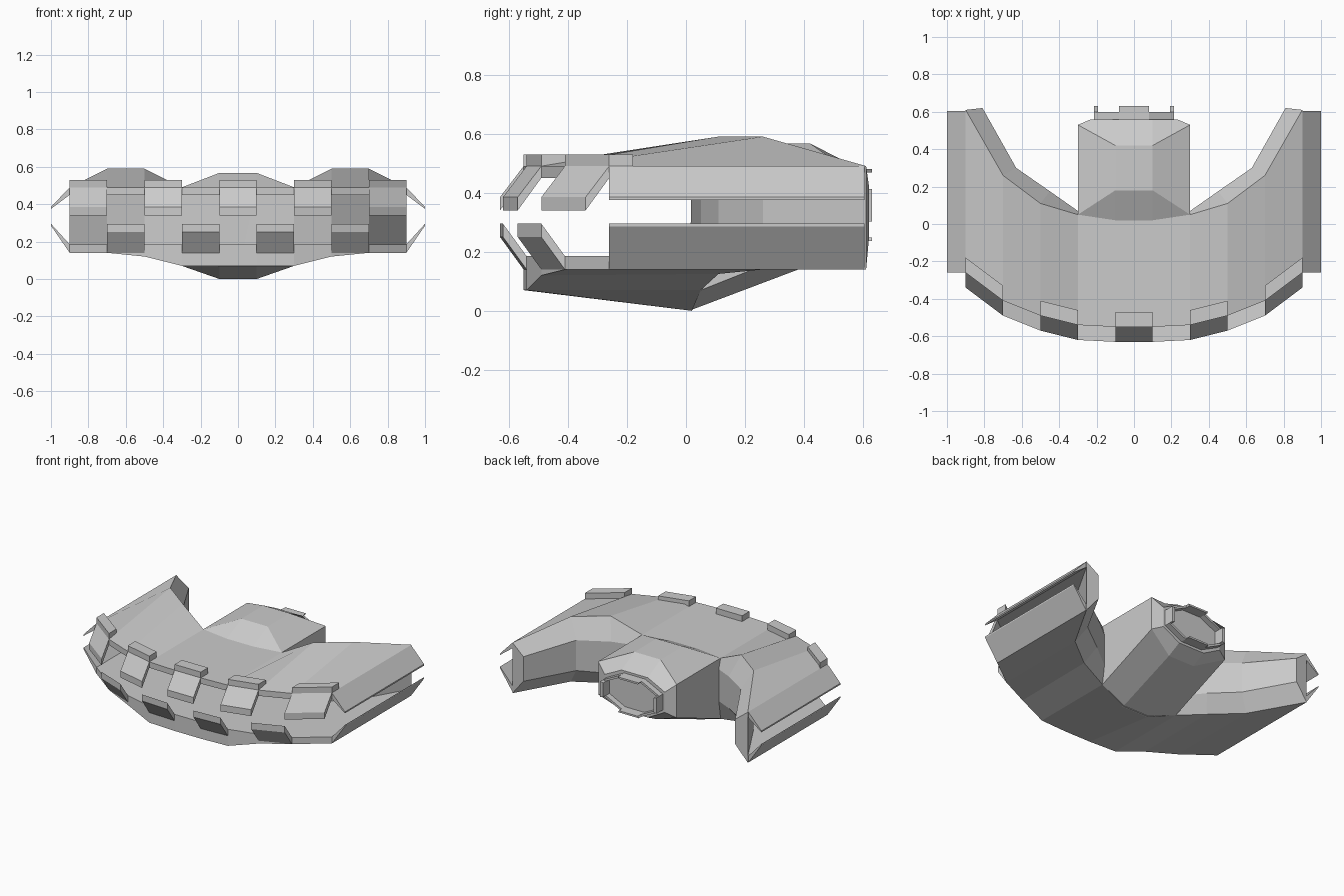
import bpy, bmesh

if "Cube" in bpy.data.objects:
    bpy.data.objects.remove(bpy.data.objects["Cube"])

# Stations across the hull (x >= 0): x, front y, rear y, top z, front bottom z, rear bottom z
HALF = [
    (0.1, -0.55, 0.02, 0.49, 0.07, 0.00),
    (0.3, -0.54, 0.05, 0.49, 0.07, 0.07),
    (0.5, -0.49, 0.11, 0.59, 0.12, 0.125),
    (0.7, -0.41, 0.26, 0.59, 0.14, 0.14),
    (0.9, -0.26, 0.61, 0.49, 0.14, 0.14),
]
# Bulged inner edge of the arms, one point per station: x, y, upper z, lower z
BULGE = [(0.1, 0.04, 0.42, 0.20), (0.3, 0.07, 0.42, 0.20), (0.45, 0.175, 0.45, 0.23),
         (0.63, 0.30, 0.46, 0.25), (0.81, 0.62, 0.42, 0.25)]
CEILING, FLOOR = 0.45, 0.185


def flip(points):
    return [(-x, y, z) for x, y, z in points]


def both_sides(rings):
    return [flip(r) for r in reversed(rings)] + rings


def loft(name, rings, caps=True):
    """Skin closed rings of equal length into one flat-faced mesh."""
    bm = bmesh.new()
    rows = [[bm.verts.new(p) for p in r] for r in rings]
    n = len(rows[0])
    for a, b in zip(rows, rows[1:]):
        for i in range(n):
            j = (i + 1) % n
            bm.faces.new((a[i], a[j], b[j], b[i]))
    if caps:
        bm.faces.new(rows[0])
        bm.faces.new(rows[-1])
    bmesh.ops.remove_doubles(bm, verts=bm.verts, dist=0.0005)
    bmesh.ops.recalc_face_normals(bm, faces=bm.faces)
    mesh = bpy.data.meshes.new(name)
    bm.to_mesh(mesh)
    bm.free()
    ob = bpy.data.objects.new(name, mesh)
    bpy.context.collection.objects.link(ob)
    return ob


# Upper and lower hull shells, open to the front between them
loft("upper_hull", both_sides([
    [(x, yf, 0.49), (x, yr, zt), (x, yr, CEILING), (x, yf, CEILING)]
    for x, yf, yr, zt, zf, zr in HALF]))
loft("lower_hull", both_sides([
    [(x, yf, FLOOR), (x, yr, FLOOR), (x, yr, zr), (x, yf, zf)]
    for x, yf, yr, zt, zf, zr in HALF]))

# Rear wall joining the shells, bulging along the inside of the arms
loft("rear_wall", both_sides([
    [(x, yr, zt), (bx, by, bu), (bx, by, bl), (x, yr, zr)]
    for (x, yf, yr, zt, zf, zr), (bx, by, bu, bl) in zip(HALF, BULGE)]))

# Armour teeth along the front rim: profile is (y offset, z)
UPPER = [(0.08, 0.53), (0, 0.53), (0, 0.49), (-0.08, 0.385), (-0.08, 0.34), (0, 0.45), (0.08, 0.48)]
LOWER = [(0.08, 0.14), (0, 0.14), (-0.08, 0.25), (-0.08, 0.295), (0, 0.185), (0.08, 0.185)]


def tooth(name, a, b, profile):
    loft(name, [[(x, y + dy, z) for dy, z in profile] for x, y in (a, b)])


rim = [(h[0], h[1]) for h in HALF]
rim = [(-x, y) for x, y in reversed(rim)] + rim
for i, (a, b) in enumerate(zip(rim, rim[1:])):
    if i % 2 == 0:
        tooth(f"upper_tooth_{i}", a, b, UPPER)
    else:
        tooth(f"lower_tooth_{i}", a, b, LOWER)

# Slanted side panels
PANELS = {"upper_side_panel": [(0.9, 0.49), (1.0, 0.385), (1.0, 0.375), (0.9, 0.45)],
          "lower_side_panel": [(0.9, 0.14), (1.0, 0.285), (1.0, 0.295), (0.9, 0.185)]}
for name, prof in PANELS.items():
    for side, s in (("left", -1), ("right", 1)):
        loft(f"{name}_{side}", [[(s * x, y, z) for x, z in prof] for y in (-0.26, 0.605)])


# Engine housing: right half of each ring, mirrored to a full ring
def full(half):
    return half + flip(half[::-1])


loft("engine_housing", [full(r) for r in [
    [(0.1, 0.02, 0.49), (0.3, 0.05, 0.49), (0.3, 0.05, 0.07), (0.1, 0.01, 0.0)],
    [(0.1, 0.18, 0.567), (0.3, 0.05, 0.49), (0.3, 0.05, 0.07), (0.1, 0.01, 0.0)],
    [(0.1, 0.42, 0.567), (0.3, 0.53, 0.49), (0.3, 0.53, 0.26), (0.1, 0.46, 0.17)],
    [(0.1, 0.56, 0.495), (0.23, 0.56, 0.43), (0.23, 0.56, 0.29), (0.1, 0.56, 0.22)],
]])

# Nozzle: an eight-sided frame with four raised flaps
ZC = 0.358


def octagon(k, y):
    return full([(0.08 * k, y, ZC + 0.122 * k), (0.215 * k, y, ZC + 0.055 * k),
                 (0.215 * k, y, ZC - 0.055 * k), (0.08 * k, y, ZC - 0.122 * k)])


loft("nozzle_frame", [octagon(1, 0.55), octagon(1, 0.6), octagon(0.9, 0.6),
                      octagon(0.9, 0.55)], caps=False)
outer, inner = octagon(1, 0), octagon(0.9, 0)
for k in (1, 3, 5, 7):
    j = (k + 1) % 8
    base = [outer[k], outer[j], inner[j], inner[k]]
    loft(f"nozzle_flap_{k}", [[(x, y, z) for x, _, z in base] for y in (0.56, 0.63)])
